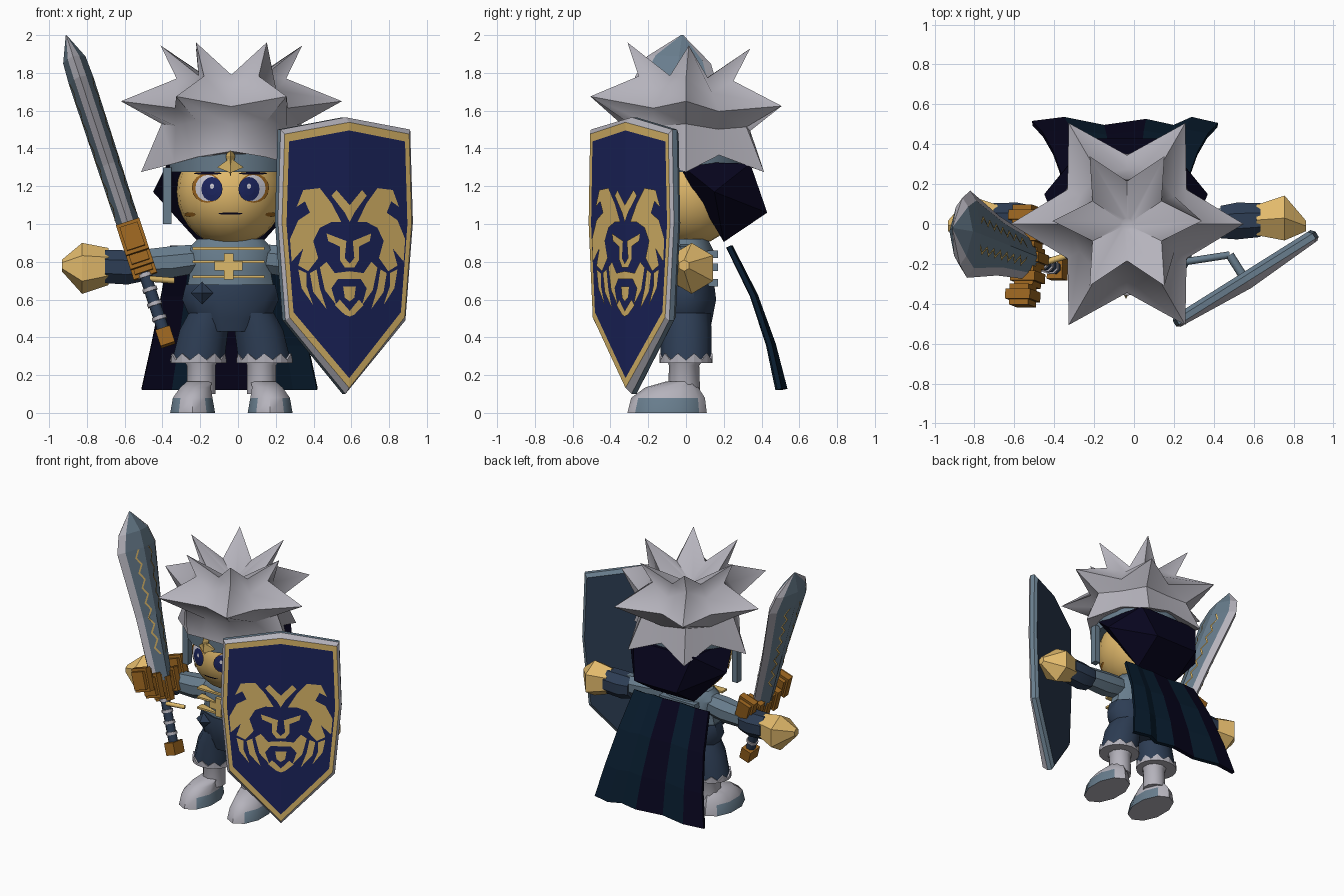
import bpy, bmesh, math
from mathutils import Vector, Matrix

if "Cube" in bpy.data.objects:
    bpy.data.objects.remove(bpy.data.objects["Cube"])

CX = -0.04  # body centre line
V = Vector

def material(name, r, g, b):
    m = bpy.data.materials.new(name)
    lin = [(c / 255 / 12.92) if c < 11 else ((c / 255 + 0.055) / 1.055) ** 2.4 for c in (r, g, b)]
    m.diffuse_color = (*lin, 1)
    m.use_nodes = True
    m.node_tree.nodes["Principled BSDF"].inputs["Base Color"].default_value = m.diffuse_color
    return m

silver = material("silver", 181, 179, 188)
steel = material("steel", 104, 125, 141)
slate = material("slate", 45, 61, 84)
navy = material("navy", 28, 37, 94)
gold = material("gold", 222, 186, 107)
skin = material("skin", 226, 186, 108)
brown = material("bronze", 156, 102, 32)
teal = material("dark_teal", 8, 28, 46)
dark = material("night", 7, 5, 29)
white = material("eye_white", 205, 203, 212)

def finish(name, bm, mats, rule=None, smooth=None, recalc=True):
    if recalc:
        bmesh.ops.recalc_face_normals(bm, faces=bm.faces)
    bm.normal_update()
    if rule:
        for f in bm.faces:
            f.material_index = rule(f)
    me = bpy.data.meshes.new(name)
    bm.to_mesh(me)
    bm.free()
    for m in mats:
        me.materials.append(m)
    ob = bpy.data.objects.new(name, me)
    bpy.context.collection.objects.link(ob)
    if smooth:
        bpy.ops.object.select_all(action='DESELECT')
        ob.select_set(True)
        bpy.context.view_layer.objects.active = ob
        bpy.ops.object.shade_smooth_by_angle(angle=math.radians(smooth))
    return ob

def loft(name, rings, mats, rule=None, smooth=None):
    bm = bmesh.new()
    rows = [[bm.verts.new(p) for p in r] for r in rings]
    n = len(rows[0])
    for a, b in zip(rows, rows[1:]):
        for i in range(n):
            bm.faces.new((a[i], a[(i + 1) % n], b[(i + 1) % n], b[i]))
    bm.faces.new(rows[0])
    bm.faces.new(rows[-1])
    return finish(name, bm, mats, rule, smooth)

def tube(name, secs, mats, n=10, axis='z', rule=None, smooth=40):
    """secs: (centre, radius_a, radius_b), sections square to the axis"""
    rings = []
    for c, ra, rb in secs:
        ring = []
        for i in range(n):
            a = math.tau * (i + 0.5) / n
            p, q = ra * math.cos(a), rb * math.sin(a)
            ring.append(V(c) + (V((p, q, 0)) if axis == 'z' else V((0, p, q))))
        rings.append(ring)
    return loft(name, rings, mats, rule, smooth)

def hull(name, pts, mat):
    bm = bmesh.new()
    for p in pts:
        bm.verts.new(p)
    bmesh.ops.convex_hull(bm, input=bm.verts)
    return finish(name, bm, [mat])

def box(name, c, size, mat, M=Matrix()):
    bm = bmesh.new()
    bmesh.ops.create_cube(bm, size=1, matrix=M @ Matrix.Translation(c) @ Matrix.Diagonal((*size, 1)))
    return finish(name, bm, [mat])

def rod(name, a, b, r, mat, n=8):
    a, b = V(a), V(b)
    q = (b - a).to_track_quat('Z', 'Y').to_matrix().to_4x4()
    bm = bmesh.new()
    bmesh.ops.create_cone(bm, cap_ends=True, segments=n, radius1=r, radius2=r, depth=(b - a).length,
                          matrix=Matrix.Translation((a + b) / 2) @ q)
    return finish(name, bm, [mat], smooth=50)

# Head
HZ, RX, RY, RZ = 1.17, 0.285, 0.30, 0.29
bm = bmesh.new()
bmesh.ops.create_uvsphere(bm, u_segments=20, v_segments=14, radius=1,
                          matrix=Matrix.Translation((CX, 0, HZ)) @ Matrix.Diagonal((RX, RY, RZ, 1)))
finish("head", bm, [skin], smooth=60)

def face_patch(name, dx, z, rx, rz, off, mat, n=16):
    """thin oval plate laid on the face"""
    def on(x, zz):
        k = max(0.02, 1 - (x / RX) ** 2 - ((zz - HZ) / RZ) ** 2)
        return (CX + x, -RY * math.sqrt(k) - off, zz)
    bm = bmesh.new()
    c = bm.verts.new(on(dx, z))
    rows = [[bm.verts.new(on(dx + t * rx * math.cos(math.tau * i / n), z + t * rz * math.sin(math.tau * i / n)))
             for i in range(n)] for t in (0.5, 1)]
    for i in range(n):
        j = (i + 1) % n
        bm.faces.new((c, rows[0][i], rows[0][j]))
        bm.faces.new((rows[0][i], rows[1][i], rows[1][j], rows[0][j]))
    finish(name, bm, [mat], recalc=False)

for s in (-1, 1):
    face_patch("eye_outline", s * 0.125, 1.19, 0.08, 0.078, 0.002, brown)
    face_patch("eye_white", s * 0.12, 1.19, 0.066, 0.07, 0.004, white)
    face_patch("iris", s * 0.098, 1.185, 0.056, 0.064, 0.006, navy)
    face_patch("eye_glint", s * 0.098, 1.20, 0.011, 0.014, 0.008, white)
    face_patch("eyebrow", s * 0.12, 1.268, 0.075, 0.007, 0.005, dark)
    face_patch("cheek_mark", s * 0.215, 1.05, 0.03, 0.012, 0.003, brown)
    # strap hanging beside the cheek
    box("head_strap", (CX + s * 0.335, -0.08, 1.15), (0.045, 0.05, 0.3), steel)
face_patch("mouth", 0, 1.055, 0.065, 0.006, 0.003, dark)

# Dark hood covering the back of the head
hull("hood", [(CX + s * x, y, z) for s in (-1, 1) for x, y, z in
     ((0.33, -0.05, 1.33), (0.41, 0.15, 1.17), (0.17, 0.2, 0.905), (0.18, 0.43, 1.06), (0.25, 0.34, 1.32))], dark)

# Headband with forehead ornament
tube("headband", [((CX, 0, 1.275), 0.325, 0.32), ((CX, 0, 1.37), 0.33, 0.325)], [steel], n=20)
hull("ornament_spike", [(CX, -0.35, 1.41), (CX, -0.345, 1.25), (CX - 0.025, -0.33, 1.36),
                        (CX + 0.025, -0.33, 1.36), (CX, -0.375, 1.36), (CX, -0.31, 1.33)], gold)
hull("ornament_bar", [(CX - 0.07, -0.32, 1.30), (CX + 0.07, -0.32, 1.30), (CX, -0.36, 1.35),
                      (CX, -0.36, 1.27), (CX, -0.31, 1.35), (CX, -0.31, 1.27)], gold)

# Spiky hair: star rings, (tip radius, tip z, valley radius, valley z), leaning slightly back
stars = [(0.03, 1.71, 0.03, 1.71), (0.375, 1.945, 0.2, 1.78), (0.29, 1.77, 0.275, 1.70), (0.585, 1.65, 0.345, 1.605),
         (0.37, 1.53, 0.34, 1.51), (0.478, 1.275, 0.35, 1.365), (0.3, 1.36, 0.3, 1.37)]
rings = []
for k, (rt, zt, rv, zv) in enumerate(stars):
    ring = []
    for i in range(12):
        r, z = (rv, zv) if i % 2 else (rt, zt)
        if k == 5 and i in (8, 9, 10):  # short fringe over the forehead
            r, z = 0.36, 1.385 if i == 9 else 1.355
        if k == 5 and i in (7, 11):  # fuller locks at the temples
            z = 1.32
        a = math.tau * i / 12
        y = r * math.sin(a)
        ring.append(V((CX + 0.005 + r * math.cos(a), y + (0.015 if k == 1 else 0), z - (0.05 * y if k < 5 else 0))))
    rings.append(ring)
loft("hair", rings, [silver], smooth=50)

# Torso and tunic
tube("chest", [((CX, 0, 0.65), 0.24, 0.15), ((CX, 0, 0.75), 0.22, 0.14), ((CX, 0, 0.86), 0.24, 0.15),
               ((CX, 0, 0.92), 0.18, 0.12)], [steel], n=12)
tube("tunic", [((CX, 0, 0.43), 0.16, 0.13), ((CX, 0, 0.5), 0.22, 0.145), ((CX, 0, 0.6), 0.265, 0.165),
               ((CX, 0, 0.68), 0.245, 0.155)], [slate], n=12)
hull("belt_gem", [(-0.19 + x, -0.15 + y, 0.635 + z) for x, y, z in
     ((0.06, 0, 0), (-0.06, 0, 0), (0, 0, 0.06), (0, 0, -0.06), (0, -0.04, 0), (0, 0.04, 0))], slate)
for z in (0.72, 0.80, 0.87):
    box("chest_trim", (CX - 0.01, -0.125, z), (0.38, 0.06, 0.014), gold)
    box("back_strap", (CX, 0.14, z - 0.03), (0.3, 0.06, 0.04), steel)
box("cross_upright", (CX - 0.01, -0.148, 0.775), (0.05, 0.04, 0.14), gold)
box("cross_bar", (CX - 0.01, -0.147, 0.78), (0.15, 0.038, 0.05), gold)

# Limbs, both sides
for s in (-1, 1):
    X = lambda d: -0.035 + s * d
    tube("sleeve", [((X(0.15), 0, 0.82), 0.075, 0.08), ((X(0.31), 0, 0.80), 0.09, 0.09),
                    ((X(0.55), 0.01, 0.785), 0.07, 0.075)], [steel], n=8, axis='x')
    tube("cuff", [((X(0.47), 0.01, 0.775), 0.088, 0.085), ((X(0.55), 0.015, 0.77), 0.1, 0.098),
                  ((X(0.67), 0.02, 0.775), 0.092, 0.095)], [slate], n=8, axis='x')
    tube("hand", [((X(0.65), 0.02, 0.775), 0.088, 0.098), ((X(0.79), 0.03, 0.765), 0.13, 0.135),
                  ((X(0.898), -0.01, 0.78), 0.03, 0.03)], [skin], n=6, axis='x', smooth=30)
    tube("shorts_leg", [((X(0.11), 0, 0.53), 0.12, 0.13), ((X(0.145), 0, 0.44), 0.135, 0.135),
                        ((X(0.175), 0, 0.28), 0.145, 0.135)], [slate], n=10)
    # Pointed silver hem around the shorts
    rings = []
    for r, z, dz in ((0.148, 0.265, 0), (0.149, 0.28, 0.035), (0.12, 0.28, 0.03)):
        rings.append([V((X(0.175) + r * math.cos(math.tau * i / 20), 0.95 * r * math.sin(math.tau * i / 20),
                         z + dz * (i % 2))) for i in range(20)])
    loft("hem", rings, [silver])
    tube("leg", [((X(0.16), -0.01, 0.1), 0.08, 0.085), ((X(0.16), -0.01, 0.25), 0.08, 0.08),
                 ((X(0.165), 0, 0.32), 0.115, 0.115)], [silver], n=10)
    tube("boot", [((X(0.205), -0.1, 0), 0.125, 0.21), ((X(0.205), -0.095, 0.08), 0.11, 0.195),
                  ((X(0.19), -0.075, 0.135), 0.085, 0.14), ((X(0.17), -0.03, 0.165), 0.07, 0.08)], [silver, steel],
         n=10, rule=lambda f: int(f.calc_center_median().z < 0.06 and abs(f.normal.x) > 0.55))

# Striped cape
bm = bmesh.new()
edges = [-0.47, -0.31, -0.11, 0.10, 0.24, 0.33, 0.46]
folds = [0, 0.02, -0.02, 0.01, -0.02, 0.02, -0.01]
stripes = [0, 1, 0, 1, 1, 1]
rows = []
for y, z, k in ((0.23, 0.88, 0.68), (0.36, 0.62, 0.78), (0.45, 0.36, 0.89), (0.505, 0.125, 1)):
    rows.append([bm.verts.new((CX + e * k, y + f * k ** 3, z)) for e, f in zip(edges, folds)])
for a, b in zip(rows, rows[1:]):
    for i in range(6):
        bm.faces.new((a[i], a[i + 1], b[i + 1], b[i])).material_index = stripes[i]
cape = finish("cape", bm, [dark, teal])
mod = cape.modifiers.new("thickness", 'SOLIDIFY')
mod.thickness, mod.offset = 0.025, 0

# Sword, in a frame of width, thickness and length
P0, P1 = V((-0.37, -0.23, 0.36)), V((-0.91, -0.02, 2.0))
U = (P1 - P0).normalized()
W = (V((0, 1, 0)) - U * U.y).normalized()
S = Matrix.Translation(P0) @ Matrix((W, W.cross(U), U)).transposed().to_4x4()
L = (P1 - P0).length
rings = []
for u, h, k, e, t in ((0.5, 0.11, 0.08, 0.03, 0.06), (1.0, 0.15, 0.11, 0.032, 0.064),
                      (1.48, 0.22, 0.17, 0.034, 0.068), (1.6, 0.17, 0.125, 0.032, 0.062), (L, 0.006, 0.004, 0.001, 0.002)):
    rings.append([S @ V((a, b, u)) for a, b in
                  ((h, 0), (k, e), (0, t), (-k, e), (-h, 0), (-k, -e), (0, -t), (k, -e))])
loft("blade", rings, [steel, silver], rule=lambda f: int(abs(f.normal.dot(W)) > 0.45 and abs(f.normal.dot(U)) < 0.9))
# Gold crack running along each blade face
for s in (-1, 1):
    for e in (-1, 1):
        bm = bmesh.new()
        prev = None
        for i in range(15):
            u = 0.72 + i * 0.054
            q = (u - 0.5)
            w = 0.045 + 0.04 * (u - 0.7) + (0.018 if i % 2 else -0.018)
            t = lambda x: s * (0.067 + 0.01 * q - (0.031 + 0.007 * q) * x / (0.085 + 0.085 * q))
            cur = [bm.verts.new(S @ V((e * (w + d), t(w + d), u))) for d in (-0.008, 0.008)]
            if prev:
                bm.faces.new((prev[0], prev[1], cur[1], cur[0]))
            prev = cur
        finish("blade_crack", bm, [gold])
# Toothed guard with raised wings, grip, rings and pommel
for i in range(5):
    w = (i - 2) * 0.1
    u = 0.47 + 0.9 * abs(w) ** 1.3
    box("guard_wing", (w, 0, u), (0.105, 0.1, 0.13), brown, S)
    box("guard_tooth", (w, 0, u), (0.05, 0.13, 0.17), brown, S)
rod("grip", S @ V((0, 0, 0.06)), S @ V((0, 0, 0.45)), 0.034, slate)
for u in (0.14, 0.22, 0.3, 0.38):
    rod("grip_ring", S @ V((0, 0, u)), S @ V((0, 0, u + 0.02)), 0.042, silver)
box("pommel", (0, 0, 0.045), (0.11, 0.08, 0.09), brown, S)
rod("guard_pin", (-0.47, -0.2, 0.71), (-0.34, -0.16, 0.7), 0.016, gold)

# Shield, in a frame of width, outward normal and height
D, N = V((0.847, 0.532, 0)), V((0.532, -0.847, 0))
H = Matrix.Translation((0.566, -0.284, 0)) @ Matrix((D, N, V((0, 0, 1)))).transposed().to_4x4()
half = [(0, 1.565), (0.405, 1.5), (0.422, 1.01), (0.375, 0.49), (0, 0.1)]
outline = half + [(-x, z) for x, z in half[3:0:-1]]
depth = lambda x: 0.018 + 0.025 * (1 - abs(x) / 0.42)
bm = bmesh.new()
loops = []
for k, flat in ((0.96, -0.045), (1, -0.025), (1, 0.005), (0.96, None), (0.895, None)):
    loops.append([bm.verts.new(H @ V((x * k, depth(x * k) if flat is None else flat, 0.9 + (z - 0.9) * k)))
                  for x, z in outline])
for j, (a, b) in enumerate(zip(loops, loops[1:])):
    for i in range(8):
        bm.faces.new((a[i], a[(i + 1) % 8], b[(i + 1) % 8], b[i])).material_index = (0, 0, 1, 2)[j]
bm.faces.new(loops[0]).material_index = 4
bm.faces.new(loops[-1][:5]).material_index = 3
bm.faces.new(loops[-1][4:] + loops[-1][:1]).material_index = 3
finish("shield", bm, [steel, silver, gold, navy, slate])

# Heraldic beast face, drawn as mirrored half plates (offset, height in hundredths)
emblem = {
    "mane": [(5, 101), (11, 111), (18, 119), (28, 118), (32, 109), (27, 112), (24, 106), (31, 102), (36, 92),
             (35, 80), (28, 87), (31, 78), (25, 75), (19, 82), (22, 91), (18, 98), (11, 101)],
    "crest": [(0, 110), (8, 118), (11, 115), (3, 106), (0, 101)],
    "brow": [(2, 91), (14, 95), (13, 91), (6, 88), (6, 81), (3, 77), (0, 77), (0, 79), (3, 82)],
    "muzzle": [(0, 75), (9, 74), (14, 80), (18, 77), (15, 65), (8, 57), (11, 66), (7, 71), (0, 71)],
    "whisker": [(20, 76), (24, 74), (22, 64), (14, 55), (18, 66)],
    "outer_whisker": [(26, 74), (31, 76), (29, 66), (22, 57), (26, 67)],
    "chin": [(0, 67), (4, 67), (3, 61), (0, 59)],
    "beard": [(0, 54), (6, 60), (9, 57), (3, 52), (0, 51)],
}
for name, pts in emblem.items():
    for s in (-1, 1):
        bm = bmesh.new()
        f = bm.faces.new([bm.verts.new(H @ V((s * x / 100, depth(x / 100) + 0.005, z / 100))) for x, z in pts])
        f.normal_update()
        if f.normal.dot(N) < 0:
            f.normal_flip()
        finish("emblem_" + name, bm, [gold], recalc=False)

# Shield grip behind the panel
rod("shield_arm_bar", (0.25, -0.19, 0.9), (0.48, -0.155, 0.9), 0.018, steel)
rod("shield_strut", (0.48, -0.155, 0.9), (0.54, -0.25, 0.9), 0.022, steel)
